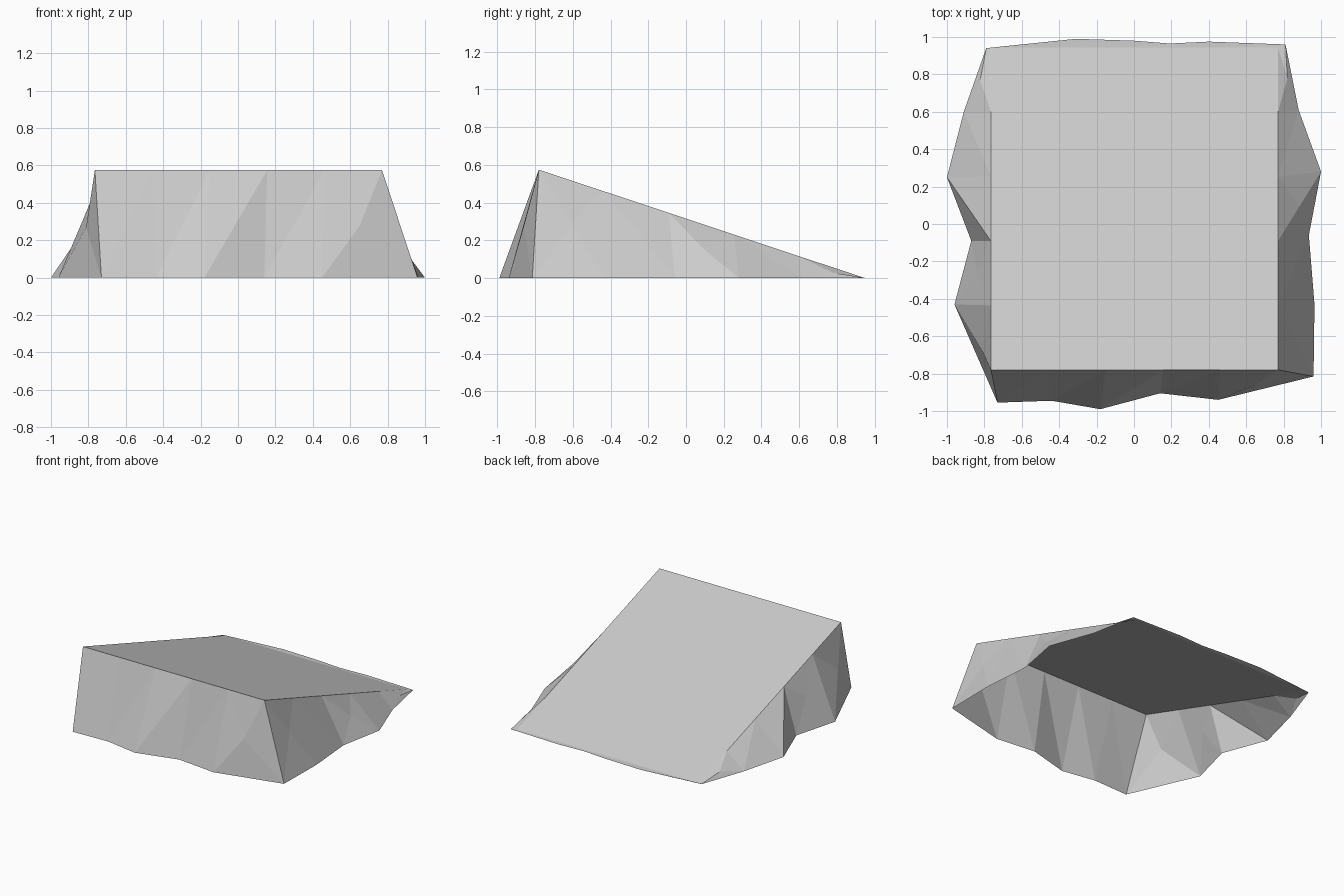
import bpy, bmesh
from mathutils import Vector

if "Cube" in bpy.data.objects:
    bpy.data.objects.remove(bpy.data.objects["Cube"])

# Flat top plank outline: high front edge, back edge almost on the ground
XL, XR, YF, YB, H, N = -0.765, 0.77, -0.78, 0.943, 0.575, 5


def top_point(x, y):
    return Vector((x, y, 0.002 + (H - 0.002) * (YB - y) / (YB - YF)))


corners = [(XL, YF), (XR, YF), (XR, YB), (XL, YB)]
top = []
for s in range(4):
    a, b = Vector(corners[s]), Vector(corners[(s + 1) % 4])
    top += [top_point(*a.lerp(b, i / N)) for i in range(N)]

# Ragged rock outline on the ground, five points per side
ground = [
    (-0.73, -0.955), (-0.44, -0.945), (-0.18, -0.99), (0.14, -0.905), (0.45, -0.94),
    (0.96, -0.815), (0.965, -0.43), (0.935, -0.06), (1.0, 0.28), (0.88, 0.61),
    (0.81, 0.96), (0.40, 0.975), (0.19, 0.965), (0.0, 0.98), (-0.31, 0.99),
    (-0.79, 0.94), (-0.91, 0.60), (-1.0, 0.25), (-0.87, -0.09), (-0.96, -0.43),
]
base = [Vector((x, y, 0)) for x, y in ground]

# Small dents in the middle of some rock facets
dents = {4: (0.04, 0, -0.01), 7: (0, 0, -0.02), 19: (0.05, -0.07, -0.02),
         18: (-0.02, 0, 0), 5: (-0.01, 0, 0), 9: (0.03, 0, -0.03),
         15: (-0.045, 0, -0.02)}

bm = bmesh.new()
tv = [bm.verts.new(p) for p in top]
bv = [bm.verts.new(p) for p in base]
bm.faces.new(tv)

# Rock sides, open underneath: each cell is a fan around a point on its diagonal
for i in range(4 * N):
    j = (i + 1) % (4 * N)
    right_side = i // N == 1
    mid = (top[i] + base[j]) / 2 if right_side else (top[j] + base[i]) / 2
    m = bm.verts.new(mid + Vector(dents.get(i, (0, 0, 0))))
    ring = [bv[i], bv[j], tv[j], tv[i]]
    for k in range(4):
        bm.faces.new((ring[k], ring[(k + 1) % 4], m))

mesh = bpy.data.meshes.new("rock_ramp")
bm.to_mesh(mesh)
bm.free()

# Plain grey stone
stone = bpy.data.materials.new("grey stone")
stone.diffuse_color = (0.6, 0.6, 0.6, 1)
stone.use_nodes = True
stone.node_tree.nodes["Principled BSDF"].inputs["Base Color"].default_value = stone.diffuse_color
mesh.materials.append(stone)
ramp = bpy.data.objects.new("rock_ramp", mesh)
bpy.context.collection.objects.link(ramp)
